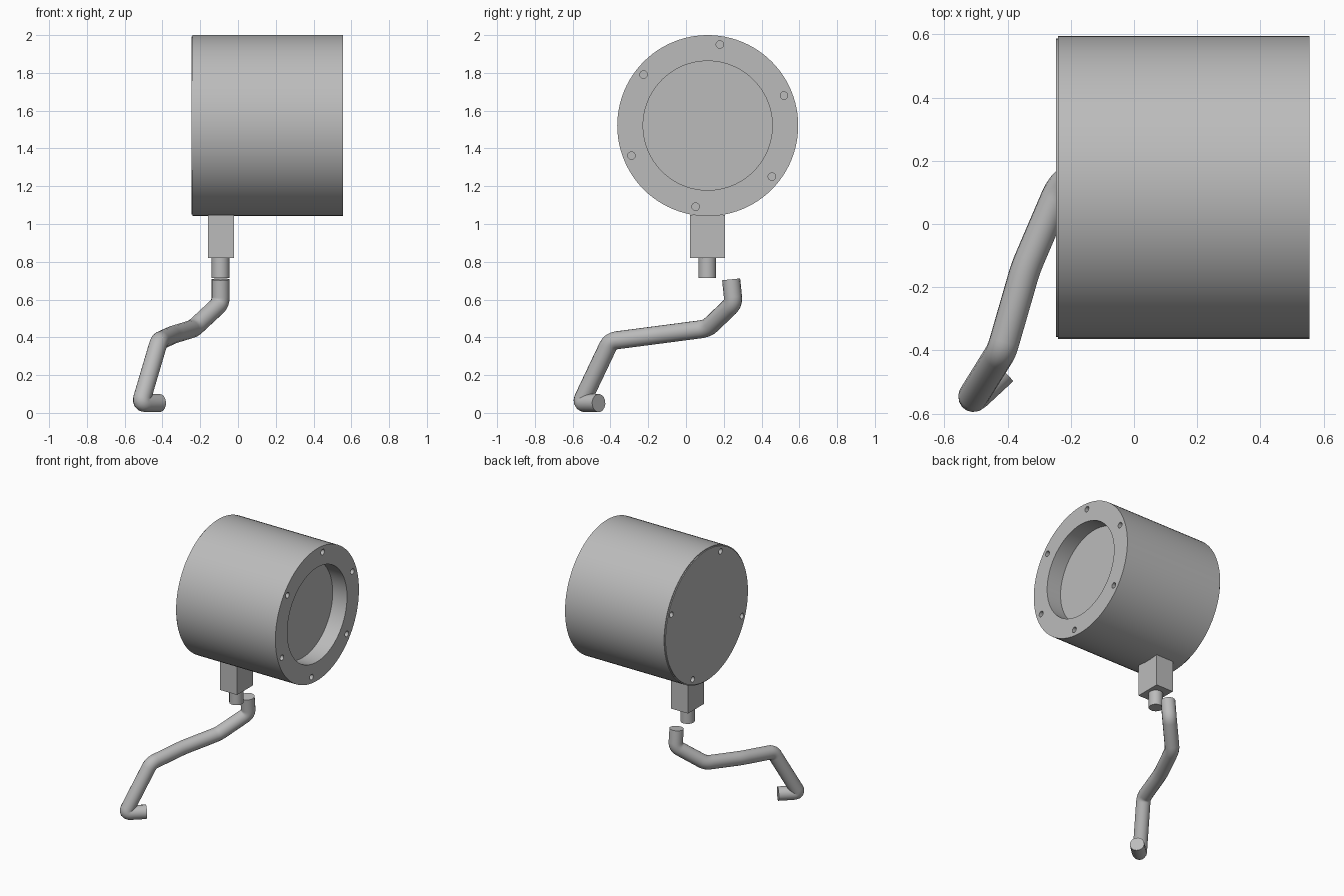
import bpy, bmesh, math
from mathutils import Vector, Matrix

cube = bpy.data.objects.get("Cube")
if cube:
    bpy.data.objects.remove(cube, do_unlink=True)

AXIS = Vector((0, 0.115, 1.521))   # centre line of the drum, along x
R = 0.479
PIPE_R = 0.048

grey = bpy.data.materials.new("plain_grey")
grey.use_nodes = True
colour = (0.5, 0.5, 0.5, 1)
grey.diffuse_color = colour
grey.node_tree.nodes["Principled BSDF"].inputs["Base Color"].default_value = colour


def finish(name, bm):
    bmesh.ops.recalc_face_normals(bm, faces=bm.faces)
    mesh = bpy.data.meshes.new(name)
    bm.to_mesh(mesh)
    bm.free()
    mesh.materials.append(grey)
    ob = bpy.data.objects.new(name, mesh)
    bpy.context.collection.objects.link(ob)
    return ob


def smooth(ob):
    bpy.ops.object.select_all(action='DESELECT')
    ob.select_set(True)
    bpy.context.view_layer.objects.active = ob
    bpy.ops.object.shade_smooth_by_angle(angle=math.radians(30))


def lathe(name, profile, steps=96):
    """Turn an (x, radius) profile around the drum axis."""
    bm = bmesh.new()
    verts = [bm.verts.new(AXIS + Vector((x, 0, r))) for x, r in profile]
    edges = [bm.edges.new(pair) for pair in zip(verts, verts[1:])]
    bmesh.ops.spin(bm, geom=verts + edges, cent=AXIS, axis=(1, 0, 0),
                   angle=math.tau, steps=steps)
    bmesh.ops.remove_doubles(bm, verts=bm.verts, dist=1e-4)
    return finish(name, bm)


def cylinder(bm, centre, radius, length, axis='Z', segments=32):
    turn = Matrix.Rotation(math.pi / 2, 4, 'Y') if axis == 'X' else Matrix()
    bmesh.ops.create_cone(bm, cap_ends=True, segments=segments, radius1=radius,
                          radius2=radius, depth=length,
                          matrix=Matrix.Translation(centre) @ turn)


# Drum with a recessed front, and a thin slightly smaller lid behind
drum = lathe("drum_body", [(-0.24, 0), (-0.24, R), (0.555, R),
                           (0.555, 0.342), (0.44, 0.342), (0.44, 0)])
lid = lathe("drum_lid", [(-0.247, 0), (-0.247, 0.472), (-0.24, 0.472), (-0.24, 0)])

# Screw holes: six round the front rim, four in the lid
bm = bmesh.new()
for x, count in ((0.555, 6), (-0.247, 4)):
    for i in range(count):
        a = math.radians(21.5) + math.tau * i / count
        spot = AXIS + 0.434 * Vector((0, math.cos(a), math.sin(a)))
        cylinder(bm, spot + Vector((x, 0, 0)), 0.02, 0.1, 'X', 20)
cutter = finish("hole_cutter", bm)
cutter.hide_render = True
for ob in (drum, lid):
    mod = ob.modifiers.new("holes", 'BOOLEAN')
    mod.operation = 'DIFFERENCE'
    mod.solver = 'EXACT'
    mod.object = cutter
    bpy.context.view_layer.objects.active = ob
    bpy.ops.object.modifier_apply(modifier=mod.name)
    smooth(ob)
bpy.data.objects.remove(cutter, do_unlink=True)

# Square block under the drum
bm = bmesh.new()
bmesh.ops.create_cube(bm, size=1, matrix=Matrix.Translation((-0.091, 0.113, 0.934))
                      @ Matrix.Diagonal((0.138, 0.186, 0.228, 1)))
finish("mount_block", bm)

# Short neck joining block and drum, and the spout below the block
for name, top, bottom in (("mount_neck", 1.07, 1.0), ("outlet_spout", 0.83, 0.713)):
    bm = bmesh.new()
    cylinder(bm, (-0.092, 0.113, (top + bottom) / 2), PIPE_R - 0.001, top - bottom)
    smooth(finish(name, bm))

# Bent pipe: straight runs joined by small rounded bends
corners = [Vector(p) for p in (
    (-0.092, 0.239, 0.707), (-0.092, 0.252, 0.58), (-0.235, 0.112, 0.447),
    (-0.343, -0.14, 0.414), (-0.418, -0.4, 0.38), (-0.515, -0.556, 0.052),
    (-0.414, -0.462, 0.052))]
path = [corners[0]]
for before, p, after in zip(corners, corners[1:], corners[2:]):
    a = p + (before - p).normalized() * 0.035
    b = p + (after - p).normalized() * 0.035
    for i in range(7):
        t = i / 6
        path.append(a * (1 - t) ** 2 + p * 2 * t * (1 - t) + b * t ** 2)
path.append(corners[-1])

curve = bpy.data.curves.new("bent_pipe", 'CURVE')
curve.dimensions = '3D'
curve.bevel_depth = PIPE_R
curve.bevel_resolution = 6
curve.use_fill_caps = True
spline = curve.splines.new('POLY')
spline.points.add(len(path) - 1)
for point, co in zip(spline.points, path):
    point.co = (*co, 1)
curve.materials.append(grey)
pipe = bpy.data.objects.new("bent_pipe", curve)
bpy.context.collection.objects.link(pipe)
bpy.ops.object.select_all(action='DESELECT')
pipe.select_set(True)
bpy.context.view_layer.objects.active = pipe
bpy.ops.object.convert(target='MESH')
smooth(bpy.context.view_layer.objects.active)
